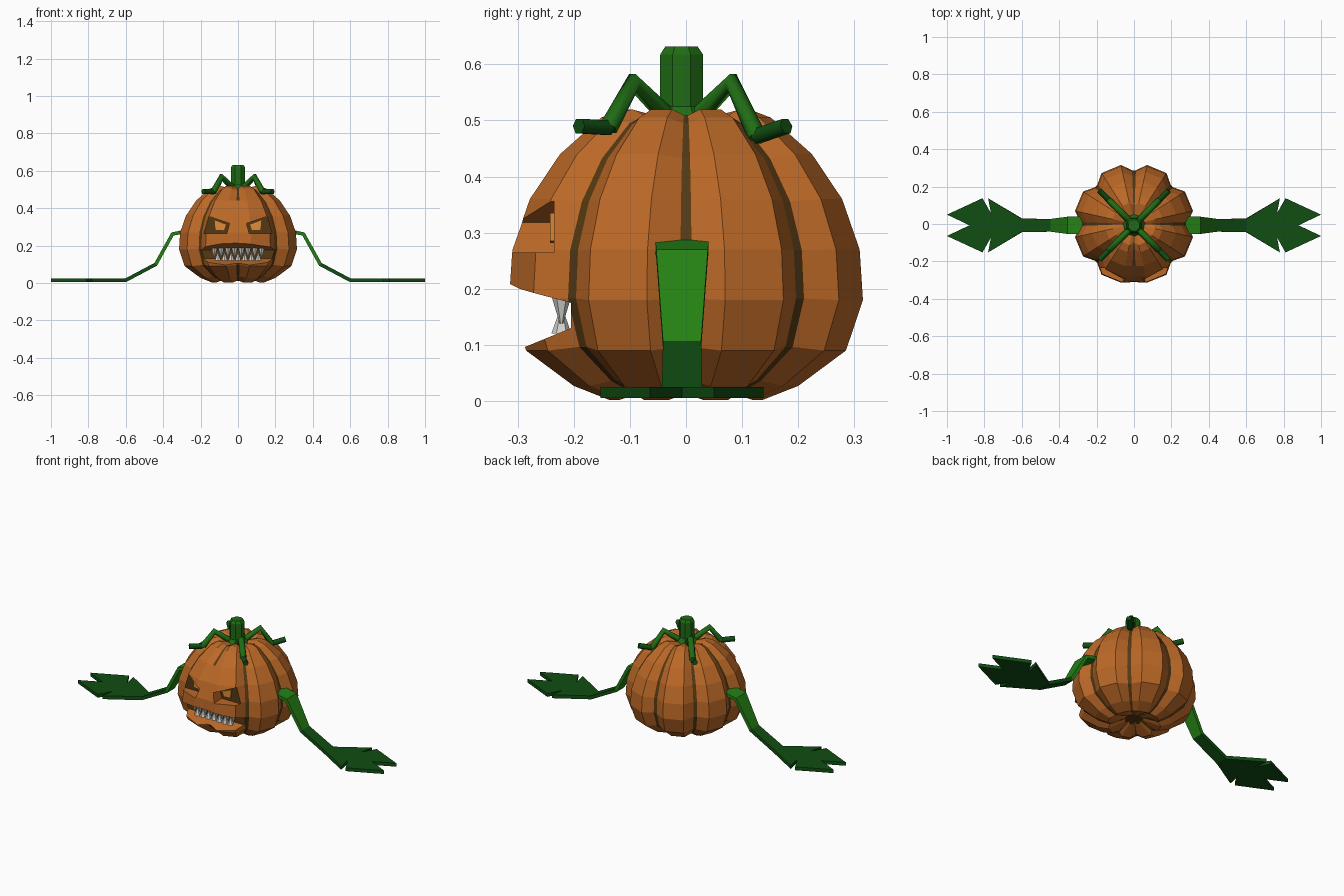
import bpy, bmesh, math
from mathutils import Vector, Matrix

cube = bpy.data.objects.get("Cube")
if cube:
    bpy.data.objects.remove(cube)


def material(name, r, g, b):
    m = bpy.data.materials.new(name)
    m.use_nodes = True
    m.diffuse_color = (r, g, b, 1)
    bsdf = next(n for n in m.node_tree.nodes if n.type == 'BSDF_PRINCIPLED')
    bsdf.inputs["Base Color"].default_value = (r, g, b, 1)
    bsdf.inputs["Roughness"].default_value = 0.8
    return m


ORANGE = material("pumpkin orange", 0.5, 0.14, 0.02)
BROWN = material("dark brown", 0.09, 0.04, 0.006)
LIGHT = material("light green", 0.018, 0.22, 0.007)
GREEN = material("stem green", 0.014, 0.15, 0.007)
DARK = material("dark green", 0.005, 0.075, 0.006)
WHITE = material("tooth white", 0.65, 0.65, 0.62)
GLOW = material("eye orange", 0.75, 0.27, 0.04)


def finish(bm, name, *mats):
    bmesh.ops.recalc_face_normals(bm, faces=bm.faces)
    me = bpy.data.meshes.new(name)
    bm.to_mesh(me)
    bm.free()
    for m in mats:
        me.materials.append(m)
    ob = bpy.data.objects.new(name, me)
    bpy.context.collection.objects.link(ob)
    return ob


def prism(bm, outline, y_front, back, y_back):
    """Solid between a front and a back (x, z) outline; back face gets slot 1."""
    f = [bm.verts.new((x, y_front, z)) for x, z in outline]
    b = [bm.verts.new((x, y_back, z)) for x, z in back]
    bm.faces.new(f)
    bm.faces.new(b[::-1]).material_index = 1
    for i in range(len(f)):
        j = (i + 1) % len(f)
        bm.faces.new((f[i], b[i], b[j], f[j]))


# Pumpkin body: eight flat-crested lobes with dark grooves between them
PROFILE = [(0.05, 0.505), (0.115, 0.52), (0.155, 0.505), (0.23, 0.44),
           (0.285, 0.36), (0.317, 0.27), (0.323, 0.18), (0.292, 0.09),
           (0.205, 0.027), (0.14, 0.002), (0.05, 0.03)]
bm = bmesh.new()
rings = []
for r, z in PROFILE:
    ring = []
    for lobe in range(8):
        for off in (-2, 2, 12.5, 32.5):
            a = math.radians(lobe * 45 + off)
            rr, zz = r, z
            if abs(off) == 2:
                bridge = lobe == 6 and 0.15 < z < 0.45
                rr = r * (0.97 if bridge else 0.89)
                zz = z if bridge else 0.25 + (z - 0.25) * 0.96
            ring.append(bm.verts.new((rr * math.cos(a), rr * math.sin(a), zz)))
    rings.append(ring)
for upper, lower in zip(rings, rings[1:]):
    for i in range(32):
        j = (i + 1) % 32
        face = bm.faces.new((upper[i], lower[i], lower[j], upper[j]))
        front = i == 24 and 0.17 < face.calc_center_median().z < 0.42
        face.material_index = 1 if i % 4 == 0 and not front else 0
bm.faces.new(rings[0])
bm.faces.new(rings[-1][::-1]).material_index = 1
body = finish(bm, "pumpkin_body", ORANGE, BROWN)

# Carved eye sockets and mouth
cut = bmesh.new()
for s in (-1, 1):
    eye = [(s * x, z) for x, z in
           ((0.06, 0.265), (0.045, 0.318), (0.24, 0.385), (0.24, 0.265))]
    prism(cut, eye, -0.45, eye, -0.235)
prism(cut, [(-0.23, 0.05), (0.23, 0.05), (0.23, 0.225), (0, 0.242), (-0.23, 0.225)], -0.4,
      [(-0.2, 0.13), (0.2, 0.13), (0.2, 0.175), (0, 0.178), (-0.2, 0.175)], -0.205)
cutter = finish(cut, "face_cutter", ORANGE, BROWN)
cutter.hide_render = True
mod = body.modifiers.new("carve", 'BOOLEAN')
mod.operation = 'DIFFERENCE'
mod.solver = 'EXACT'
mod.object = cutter
deps = bpy.context.evaluated_depsgraph_get()
carved = bpy.data.meshes.new_from_object(body.evaluated_get(deps))
body.modifiers.clear()
body.data = carved
bpy.data.objects.remove(cutter)

# Glowing slanted eyes
bm = bmesh.new()
for s in (-1, 1):
    eye = [(s * x, z) for x, z in
           ((0.075, 0.282), (0.065, 0.312), (0.125, 0.335), (0.12, 0.285))]
    prism(bm, eye, -0.242, eye, -0.234)
for f in bm.faces:
    f.material_index = 0
finish(bm, "eyes", GLOW)

# Interlocking pointed teeth
bm = bmesh.new()
for count, base, tip in ((8, 0.188, 0.138), (7, 0.12, 0.162)):
    for i in range(count):
        x = (i - (count - 1) / 2) * 0.036
        turn = Matrix.Rotation(math.pi if tip < base else 0, 4, 'X')
        place = Matrix.Translation((x, -0.222, (base + tip) / 2))
        bmesh.ops.create_cone(bm, cap_ends=True, segments=6, radius1=0.018,
                              radius2=0.003, depth=abs(tip - base),
                              matrix=place @ turn)
finish(bm, "teeth", WHITE)

# Eight-sided stem with a bevelled top and flared foot
bm = bmesh.new()
levels = []
for r, z in ((0.07, 0.49), (0.042, 0.525), (0.041, 0.618), (0.031, 0.632)):
    levels.append([bm.verts.new((r * math.cos((k + 0.5) * math.pi / 4),
                                 r * math.sin((k + 0.5) * math.pi / 4) - 0.008, z))
                   for k in range(8)])
for a, b in zip(levels, levels[1:]):
    for i in range(8):
        j = (i + 1) % 8
        bm.faces.new((a[i], a[j], b[j], b[i]))
bm.faces.new(levels[0])
bm.faces.new(levels[-1])
finish(bm, "stem", GREEN)


def tube(name, paths, radius, mat):
    cu = bpy.data.curves.new(name, 'CURVE')
    cu.dimensions = '3D'
    cu.bevel_depth = radius
    cu.bevel_resolution = 1
    cu.use_fill_caps = True
    for path in paths:
        sp = cu.splines.new('POLY')
        sp.points.add(len(path) - 1)
        for p, co in zip(sp.points, path):
            p.co = (*co, 1)
    cu.materials.append(mat)
    bpy.context.collection.objects.link(bpy.data.objects.new(name, cu))


# Four crooked vines over the top, with dark ends
arches, tips = [], []
for sx in (-1, 1):
    for sy in (-1, 1):
        low = 0.487 if sy < 0 else 0.472
        path = [Vector((sx * d, sy * d - 0.006, z)) for d, z in
                ((0.025, 0.505), (0.088, 0.568), (0.132, low), (0.185, 0.49))]
        arches.append(path[:3])
        tips.append(path[2:])
tube("vine_arches", arches, 0.017, GREEN)
tube("vine_tips", tips, 0.015, DARK)

# Vine arms ending in flat notched leaf hands
bm = bmesh.new()
rows = [[bm.verts.new((x, side * w, z)) for side in (-1, 1)] for x, z, w in
        ((0.27, 0.278, 0.048), (0.35, 0.262, 0.046), (0.44, 0.1, 0.034),
         (0.6, 0.015, 0.036))]
for i, (a, b) in enumerate(zip(rows, rows[1:])):
    bm.faces.new((a[0], b[0], b[1], a[1])).material_index = int(i == 2)
half = [(0.78, 0.145), (0.765, 0.065), (0.81, 0.145), (1.0, 0.057)]
heel, notch = (bm.verts.new((x, 0, 0.015)) for x in (0.6, 0.88))
for side in (0, 1):
    s = side * 2 - 1
    pts = [bm.verts.new((x, s * y, 0.015)) for x, y in half]
    loop = [rows[-1][side], *pts, notch, heel]
    f = bm.faces.new(loop if s < 0 else loop[::-1])
    f.material_index = 1
arm = finish(bm, "vine_arms", LIGHT, DARK)
arm.location.y = -0.007
solid = arm.modifiers.new("thickness", 'SOLIDIFY')
solid.thickness = 0.02
solid.offset = 0
arm.modifiers.new("mirror", 'MIRROR')
